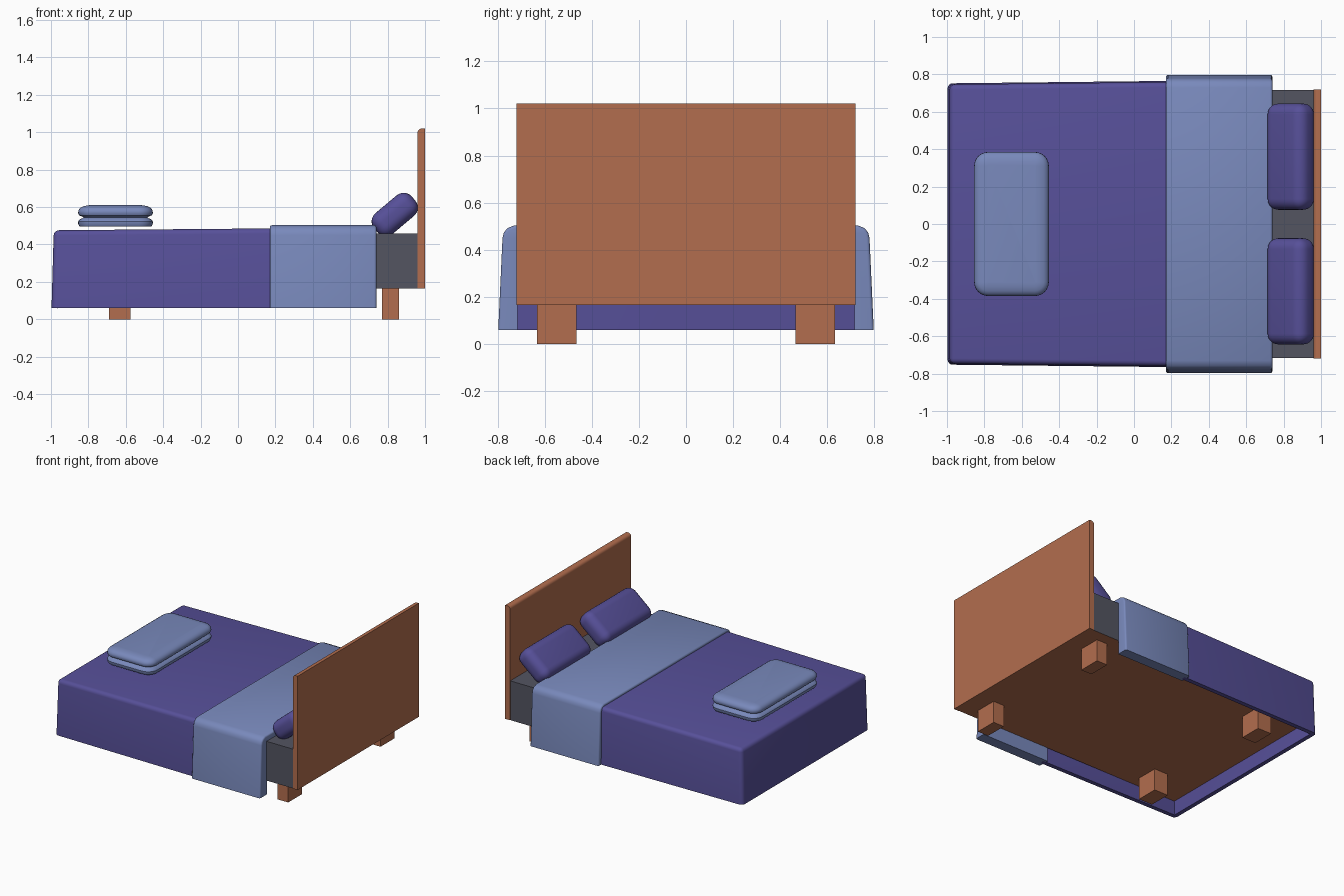
import bpy, bmesh, math
from mathutils import Matrix, Vector

if "Cube" in bpy.data.objects:
    bpy.data.objects.remove(bpy.data.objects["Cube"])


def mat(name, rgb):
    m = bpy.data.materials.new(name)
    m.diffuse_color = (*rgb, 1)
    m.use_nodes = True
    m.node_tree.nodes["Principled BSDF"].inputs["Base Color"].default_value = m.diffuse_color
    return m


WOOD = mat("wood", (0.45, 0.155, 0.077))
PURPLE = mat("purple cloth", (0.095, 0.08, 0.32))
BLUE = mat("blue cloth", (0.19, 0.25, 0.5))
GREY = mat("mattress grey", (0.088, 0.09, 0.12))


def finish(name, bm, *mats, solid=0):
    bmesh.ops.recalc_face_normals(bm, faces=bm.faces)
    me = bpy.data.meshes.new(name)
    bm.to_mesh(me)
    bm.free()
    ob = bpy.data.objects.new(name, me)
    bpy.context.collection.objects.link(ob)
    for m in mats:
        me.materials.append(m)
    bpy.ops.object.select_all(action='DESELECT')
    ob.select_set(True)
    bpy.context.view_layer.objects.active = ob
    if solid:
        md = ob.modifiers.new("thickness", 'SOLIDIFY')
        md.thickness, md.offset = solid, -1
        bpy.ops.object.modifier_apply(modifier=md.name)
    bpy.ops.object.shade_smooth_by_angle(angle=math.radians(35))
    return ob


def box(x0, x1, y0, y1, z0, z1):
    bm = bmesh.new()
    bmesh.ops.create_cube(bm, size=1)
    for v in bm.verts:
        v.co = Vector(((x0 + x1) / 2 + v.co.x * (x1 - x0),
                       (y0 + y1) / 2 + v.co.y * (y1 - y0),
                       (z0 + z1) / 2 + v.co.z * (z1 - z0)))
    return bm


def bevel(bm, r, seg, rule=lambda a, b: True):
    es = [e for e in bm.edges if rule(e.verts[0].co, e.verts[1].co)]
    bmesh.ops.bevel(bm, geom=es, offset=r, segments=seg, profile=0.5, affect='EDGES')


# headboard, rounded along its top front edge
bm = box(0.96, 1.0, -0.72, 0.72, 0.165, 1.02)
bevel(bm, 0.022, 5, lambda a, b: min(a.z, b.z) > 1 and max(a.x, b.x) < 0.97)
finish("headboard", bm, WOOD)

# legs
for x0, x1, end in ((0.77, 0.86, "head"), (-0.69, -0.575, "foot")):
    for s in (-1, 1):
        y = sorted((s * 0.465, s * 0.632))
        finish(f"{end}_leg", box(x0, x1, *y, 0, 0.17), WOOD)

# mattress with wooden underside
bm = box(-0.965, 0.962, -0.717, 0.717, 0.165, 0.46)
bm.normal_update()
for f in bm.faces:
    f.material_index = int(f.normal.z < -0.9)
finish("mattress", bm, GREY, WOOD)

# purple blanket: open shell over sides and foot, slightly tapered to the foot
bm = box(-0.997, 0.19, -0.765, 0.765, 0.06, 0.486)
for v in bm.verts:
    if v.co.x < 0:
        v.co.y *= 0.752 / 0.765
        if v.co.z > 0.3:
            v.co.z, v.co.x = 0.476, -0.985
    if v.co.z > 0.3:
        v.co.y *= 0.992
bm.normal_update()
bmesh.ops.delete(bm, geom=[f for f in bm.faces if f.normal.z < -0.9 or f.normal.x > 0.9],
                 context='FACES')
bevel(bm, 0.028, 4, lambda a, b: not (a.x > 0.1 and b.x > 0.1) and not (a.z < 0.1 and b.z < 0.1))
finish("blanket", bm, PURPLE, solid=0.033)

# blue fold: U-shaped section extruded along the bed
half = [(0.715, 0.45), (0.715, 0.06), (0.797, 0.06), (0.779, 0.45), (0.773, 0.474),
        (0.758, 0.492), (0.73, 0.503)]
section = half + [(-y, z) for y, z in reversed(half)]
bm = bmesh.new()
face = bm.faces.new([bm.verts.new((0.17, y, z)) for y, z in section])
ext = bmesh.ops.extrude_face_region(bm, geom=[face])
bmesh.ops.translate(bm, vec=(0.57, 0, 0),
                    verts=[g for g in ext["geom"] if isinstance(g, bmesh.types.BMVert)])


def outer_end(a, b):
    same_end = abs(a.x - b.x) < 1e-4
    outside = all(abs(p.y) > 0.72 for p in (a, b))
    return same_end and outside and not (a.z < 0.1 and b.z < 0.1)


bevel(bm, 0.012, 3, outer_end)
finish("folded_cover", bm, BLUE)

# pillows leaning on the headboard
for s in (-1, 1):
    bm = box(-0.132, 0.132, -0.284, 0.284, -0.072, 0.072)
    bevel(bm, 0.058, 6)
    bm.transform(Matrix.Translation((0.838, s * 0.36, 0.56)) @
                 Matrix.Rotation(math.radians(-40), 4, 'Y'))
    finish("pillow", bm, PURPLE)


# folded throw: rounded rectangles lofted through two bulging layers
def ring(bm, z, inset, hx=0.2, hy=0.385, r=0.075, n=7):
    vs = []
    for k, (sx, sy) in enumerate(((1, 1), (-1, 1), (-1, -1), (1, -1))):
        for i in range(n):
            a = math.pi / 2 * (k + i / (n - 1))
            rr = r - inset
            vs.append(bm.verts.new((-0.655 + sx * (hx - r) + rr * math.cos(a),
                                    sy * (hy - r) + rr * math.sin(a), z)))
    return vs


profile = [(0.496, 0.008), (0.508, 0.001), (0.522, 0.0), (0.533, 0.007), (0.54, 0.022),
           (0.545, 0.03), (0.55, 0.02), (0.556, 0.006), (0.568, 0.0), (0.583, 0.002),
           (0.596, 0.012), (0.604, 0.027), (0.609, 0.05), (0.611, 0.07)]
bm = bmesh.new()
rings = [ring(bm, z, d) for z, d in profile]
for a, b in zip(rings, rings[1:]):
    for i in range(len(a)):
        j = (i + 1) % len(a)
        bm.faces.new((a[i], a[j], b[j], b[i]))
bm.faces.new(rings[0])
bm.faces.new(rings[-1])
finish("folded_throw", bm, BLUE)
